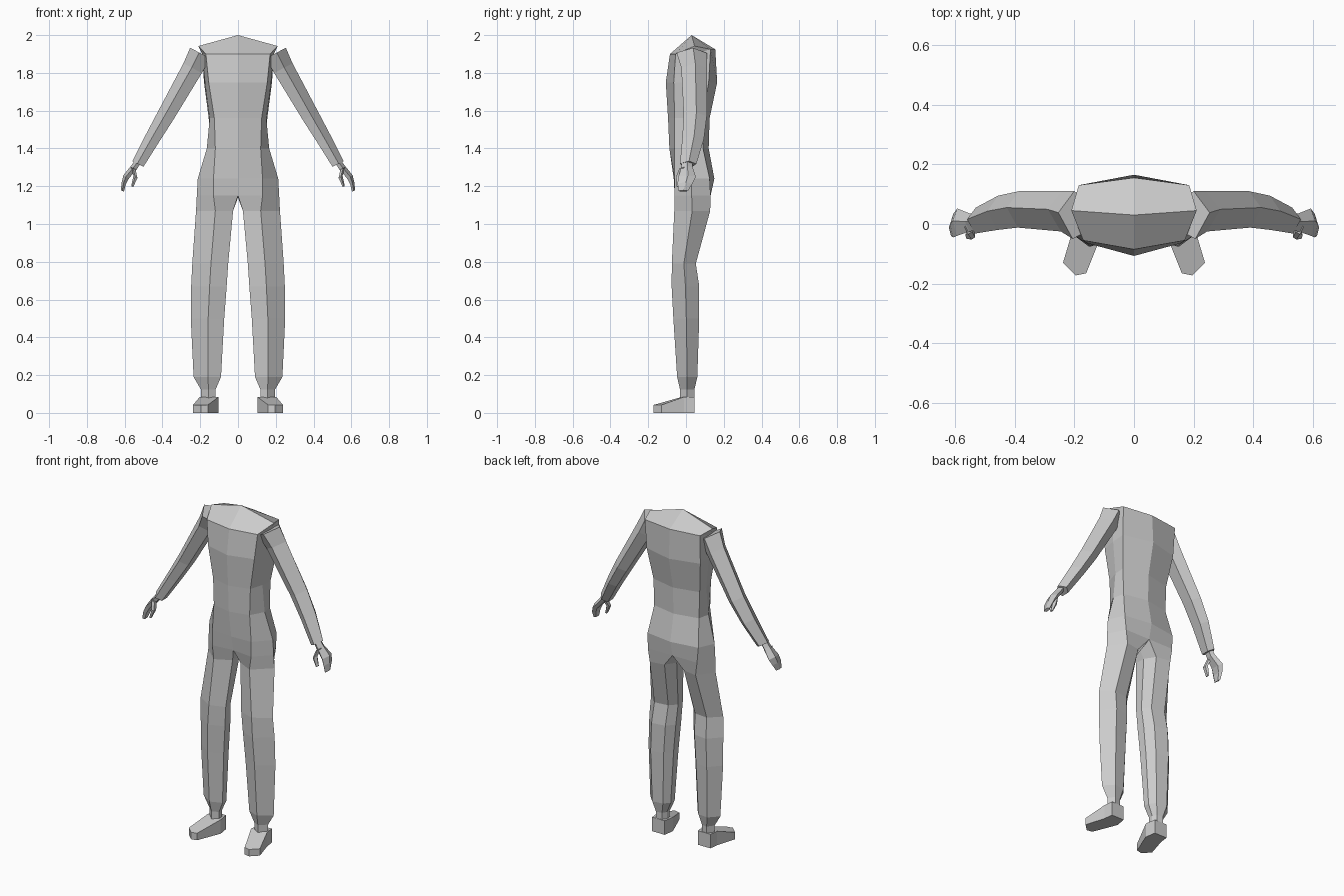
import bpy
import bmesh
from mathutils import Vector

default_cube = bpy.data.objects.get("Cube")
if default_cube:
    bpy.data.objects.remove(default_cube, do_unlink=True)

# One plain grey for the whole figure
grey = bpy.data.materials.new("plain grey")
grey.use_nodes = True
grey.diffuse_color = (0.6, 0.6, 0.6, 1)
grey.node_tree.nodes["Principled BSDF"].inputs["Base Color"].default_value = grey.diffuse_color


def bridge(bm, lower, upper, closed):
    """Join two rings of vertices with quads."""
    count = len(lower)
    for i in range(count if closed else count - 1):
        j = (i + 1) % count
        bm.faces.new((lower[i], lower[j], upper[j], upper[i]))


def add_rings(bm, rings):
    return [[bm.verts.new(point) for point in ring] for ring in rings]


def loft(bm, rings, cap_start=True, cap_end=True):
    """Skin a series of closed rings."""
    rows = add_rings(bm, rings)
    for lower, upper in zip(rows, rows[1:]):
        bridge(bm, lower, upper, True)
    if cap_start:
        bm.faces.new(rows[0])
    if cap_end:
        bm.faces.new(rows[-1])


def finish(name, bm):
    """Mirror the left half across x, clean up and make the object."""
    bmesh.ops.remove_doubles(bm, verts=bm.verts[:], dist=0.0005)
    geometry = bm.verts[:] + bm.edges[:] + bm.faces[:]
    bmesh.ops.mirror(bm, geom=geometry, axis='X', merge_dist=0.0005)
    bmesh.ops.recalc_face_normals(bm, faces=bm.faces[:])
    mesh = bpy.data.meshes.new(name)
    bm.to_mesh(mesh)
    bm.free()
    mesh.materials.append(grey)
    part = bpy.data.objects.new(name, mesh)
    bpy.context.collection.objects.link(part)
    return part


def torso_ring(z, front, corner, side, back_corner, back):
    """Half outline from the front centre line round to the back."""
    return [Vector((0, front, z)), Vector((*corner, z)), Vector((*side, z)),
            Vector((*back_corner, z)), Vector((0, back, z))]


def leg_ring(z, inner, outer, front, back):
    """Six-sided trouser section."""
    wide, deep = outer - inner, back - front
    shape = ((0, .25), (.48, 0), (1, .5), (.65, 1), (.2, .92), (0, .6))
    return [Vector((inner + u * wide, front + v * deep, z)) for u, v in shape]


def arm_ring(x, z, half, front, back):
    """Five-sided section, square to the slope of the arm."""
    deep = back - front
    outward = Vector((.89, 0, .46))
    shape = ((1, .55), (.1, 0), (-1, .2), (-1, .75), (0, 1))
    return [Vector((x, front + v * deep, z)) + outward * half * u for u, v in shape]


# Torso, from the shoulder ridge down to the crotch
torso = [
    torso_ring(1.90, -.085, (.17, -.055), (.19, .04), (.185, .13), .155),
    torso_ring(1.75, -.107, (.155, -.065), (.175, .03), (.18, .12), .165),
    torso_ring(1.56, -.095, (.125, -.06), (.15, .02), (.155, .09), .125),
    torso_ring(1.40, -.088, (.12, -.06), (.165, .02), (.15, .09), .12),
    torso_ring(1.24, -.065, (.13, -.06), (.213, .03), (.17, .125), .15),
    torso_ring(1.15, -.045, (.13, -.06), (.218, .03), (.165, .13), .13),
]
for point in torso[0][3:]:
    point.z += .025
ridge_centre, ridge_end = Vector((0, .03, 2)), Vector((.21, .045, 1.942))
torso.insert(0, [ridge_centre, ridge_end, ridge_end, ridge_end, ridge_centre])

body = bmesh.new()
torso_rows = add_rings(body, torso)
for upper, lower in zip(torso_rows[1:], torso_rows[2:]):
    bridge(body, upper, lower, False)

# Sloping shoulder faces, meeting at the ridge
rim = torso_rows[1]
ridge = torso_rows[0]
body.faces.new((ridge[0], ridge[1], rim[1], rim[0]))
body.faces.new((ridge[0], rim[4], rim[3], ridge[1]))
body.faces.new((ridge[1], rim[2], rim[1]))
body.faces.new((ridge[1], rim[3], rim[2]))
for spare in ridge[2:]:
    body.verts.remove(spare)

# Legs grow out of the last torso row
loft(body, [
    torso[-1] + [Vector((0, .04, 1.14))],
    leg_ring(1.07, .026, .222, -.062, .128),
    leg_ring(.79, .052, .242, -.075, .052),
    leg_ring(.67, .06, .248, -.076, .07),
    leg_ring(.5, .073, .25, -.067, .07),
    leg_ring(.19, .09, .235, -.047, .06),
    leg_ring(.125, .118, .197, -.032, .045),
    leg_ring(.08, .118, .197, -.032, .045),
], cap_start=False)
finish("body_and_legs", body)

# Sleeves
arms = bmesh.new()
loft(arms, [
    arm_ring(.2, 1.905, .06, -.05, .11),
    arm_ring(.24, 1.825, .055, -.025, .11),
    arm_ring(.385, 1.57, .046, -.012, .11),
    arm_ring(.455, 1.45, .04, -.02, .095),
    arm_ring(.53, 1.318, .033, -.032, .055),
])
finish("arms", arms)

# Hands: wrist, palm and tapering fingers
hands = bmesh.new()
loft(hands, [
    arm_ring(.53, 1.33, .016, -.022, .035),
    arm_ring(.55, 1.3, .018, -.025, .035),
    arm_ring(.592, 1.25, .017, -.04, .052),
    arm_ring(.605, 1.215, .012, -.045, .035),
    arm_ring(.612, 1.175, .009, -.04, .01),
])
finish("hands", hands)

# Thumbs
thumbs = bmesh.new()
loft(thumbs, [
    arm_ring(.555, 1.295, .014, -.035, .01),
    arm_ring(.543, 1.25, .012, -.052, -.015),
    arm_ring(.56, 1.198, .006, -.05, -.025),
])
finish("thumbs", thumbs)

# Feet: a level heel, then an instep sloping to the toe
feet = bmesh.new()
outline = [(.112, .045), (.195, .045), (.202, -.01), (.238, -.13),
           (.195, -.172), (.16, -.165), (.102, -.02)]
sole, top = add_rings(feet, [
    [(x, y, 0) for x, y in outline],
    [(x, y, .085 if y > -.05 else .042) for x, y in outline],
])
bridge(feet, sole, top, True)
feet.faces.new(sole)
feet.faces.new((top[0], top[1], top[2], top[6]))
feet.faces.new(top[2:])
finish("feet", feet)
